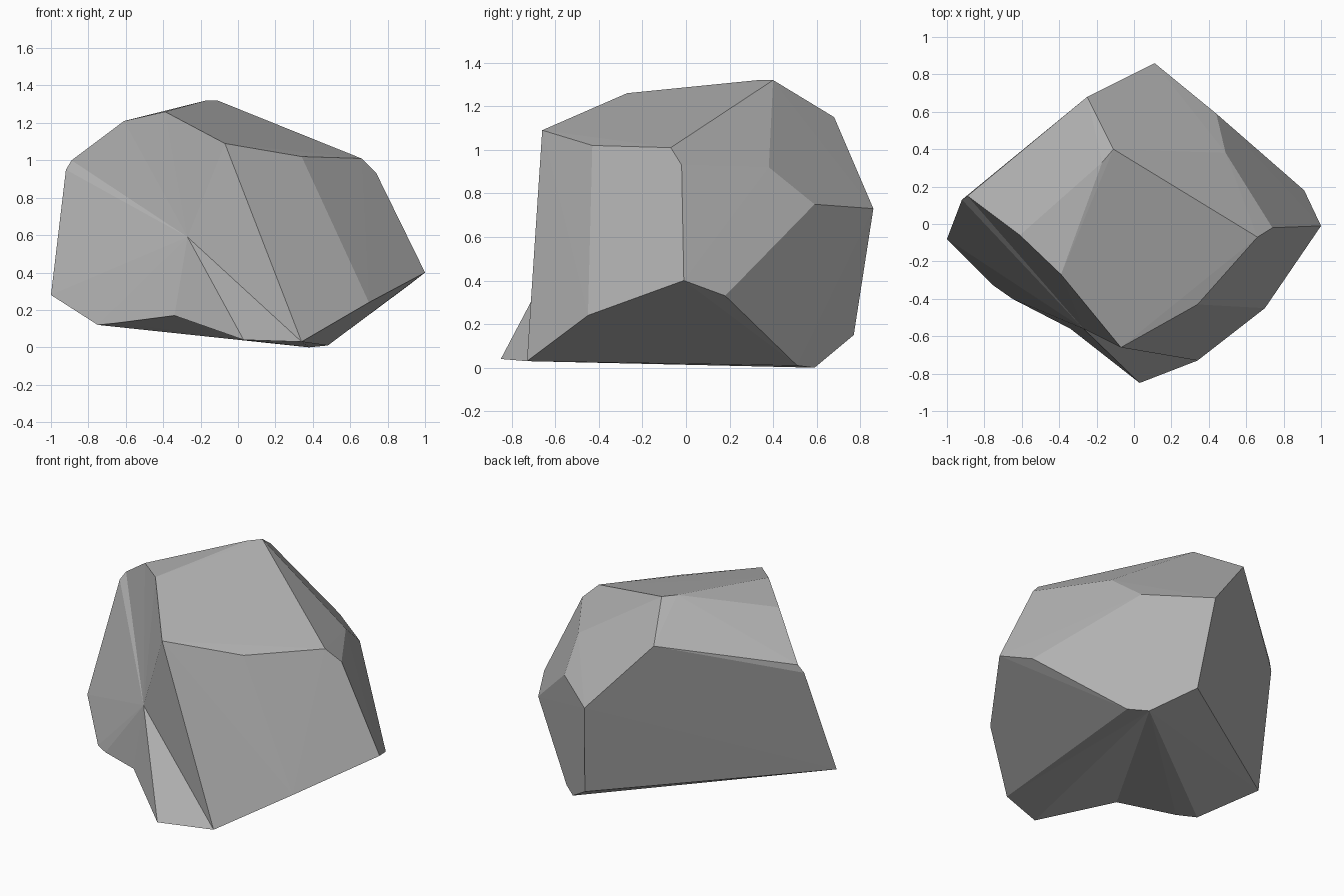
import bpy
import bmesh
from mathutils import Vector

cube = bpy.data.objects.get("Cube")
if cube:
    bpy.data.objects.remove(cube, do_unlink=True)


def make_material(name, colour):
    material = bpy.data.materials.new(name)
    material.use_nodes = True
    material.diffuse_color = colour
    material.node_tree.nodes["Principled BSDF"].inputs["Base Color"].default_value = colour
    return material


# Corners around the hollow that is chipped out of the front
rim_corners = {
    "brow": (-.07, -.66, 1.09),
    "crown_front": (-.39, -.27, 1.26),
    "crown_side": (-.61, -.06, 1.21),
    "shoulder_upper": (-.89, .15, 1),
    "shoulder_lower": (-.92, .13, .95),
    "side_tip": (-1, -.08, .28),
    "foot_side": (-.75, -.33, .12),
    "foot_front": (.03, -.85, .04),
    "foot_inner": (.34, -.73, .03),
    "cheek": (.34, -.43, 1.02),
}

# Corners of the remaining convex body
body_corners = {
    "ridge_upper": (.66, -.07, 1.01),
    "ridge_lower": (.74, -.02, .93),
    "left_tip": (1, -.01, .4),
    "left_back": (.91, .18, .33),
    "left_front": (.7, -.45, .24),
    "peak": (-.11, .4, 1.32),
    "peak_side": (-.17, .33, 1.32),
    "back_upper": (-.25, .68, 1.15),
    "back_tip": (.11, .86, .73),
    "back_left": (.44, .59, .75),
    "back_crease": (.49, .38, .92),
    "base_back": (.17, .77, .15),
    "base_point": (.38, .59, 0),
    "base_left": (.48, .51, .01),
}

hollow_centre = (-.27, -.56, .59)
lower_notch = [(-.65, -.4, .13), (-.34, -.56, .17)]

# Convex stone
bm = bmesh.new()
rim = {name: bm.verts.new(point) for name, point in rim_corners.items()}
for point in body_corners.values():
    bm.verts.new(point)
bmesh.ops.convex_hull(bm, input=list(bm.verts))
bmesh.ops.recalc_face_normals(bm, faces=list(bm.faces))

# Open the front inside the rim
rim_verts = set(rim.values())
opening = [face for face in bm.faces
           if rim_verts.issuperset(face.verts) and abs(face.normal.z) < .7]
bmesh.ops.delete(bm, geom=opening, context="FACES")

# Notch the lower edge of the opening
start, end = rim["foot_side"], rim["foot_front"]
for point in lower_notch:
    edge = bm.edges.get((start, end))
    if edge:
        new_edge, corner = bmesh.utils.edge_split(edge, start, .5)
        corner.co = Vector(point)
        start = corner

# Close the opening with a fan of facets sunk to one point
centre = bm.verts.new(hollow_centre)
for edge in [edge for edge in bm.edges if edge.is_boundary]:
    bm.faces.new((*edge.verts, centre))

loose = [vert for vert in bm.verts if not vert.link_faces]
bmesh.ops.delete(bm, geom=loose, context="VERTS")
bmesh.ops.triangulate(bm, faces=[face for face in bm.faces if len(face.verts) > 3])
bmesh.ops.recalc_face_normals(bm, faces=list(bm.faces))

# Faceted boulder object
mesh = bpy.data.meshes.new("boulder")
bm.to_mesh(mesh)
bm.free()
mesh.materials.append(make_material("stone grey", (.45, .45, .45, 1)))
boulder = bpy.data.objects.new("boulder", mesh)
bpy.context.collection.objects.link(boulder)
